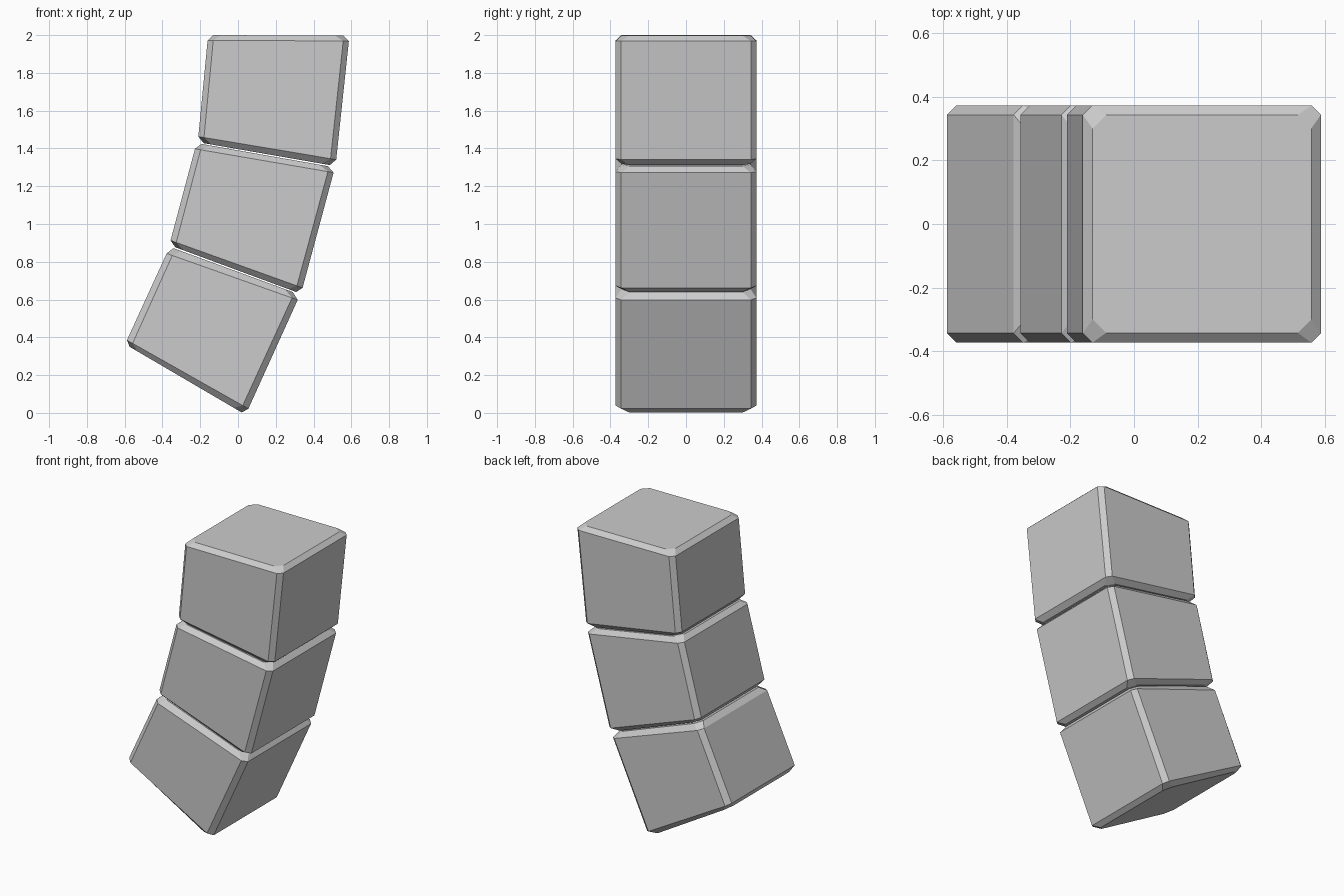
import bpy, bmesh

if "Cube" in bpy.data.objects:
    bpy.data.objects.remove(bpy.data.objects["Cube"])

def block(name, rings):
    """Chamfered block lofted through four octagonal rings.
    Each ring is (left x, left z, right x, right z)."""
    bm = bmesh.new()
    loops = []
    for i, (lx, lz, rx, rz) in enumerate(rings):
        inset = i in (0, 3)
        h, c = (0.342, 0.042) if inset else (0.373, 0.03)
        t = c / (rx - lx)
        plan = [(t, -h), (1 - t, -h), (1, c - h), (1, h - c),
                (1 - t, h), (t, h), (0, h - c), (0, c - h)]
        loops.append([bm.verts.new((lx + (rx - lx) * u, y, lz + (rz - lz) * u))
                      for u, y in plan])
    for a, b in zip(loops, loops[1:]):
        for k in range(8):
            n = (k + 1) % 8
            bm.faces.new((a[k], a[n], b[n], b[k]))
    bm.faces.new(loops[0][::-1])
    bm.faces.new(loops[-1])
    bmesh.ops.recalc_face_normals(bm, faces=bm.faces[:])
    mesh = bpy.data.meshes.new(name)
    bm.to_mesh(mesh)
    bm.free()
    obj = bpy.data.objects.new(name, mesh)
    bpy.context.collection.objects.link(obj)

# Three stacked blocks following a bend
block("lower_block", [(-0.574, 0.350, 0.020, 0.002), (-0.588, 0.385, 0.055, 0.022),
                      (-0.378, 0.844, 0.316, 0.598), (-0.342, 0.872, 0.290, 0.640)])
block("middle_block", [(-0.332, 0.877, 0.308, 0.640), (-0.357, 0.913, 0.342, 0.662),
                       (-0.228, 1.398, 0.506, 1.272), (-0.193, 1.424, 0.476, 1.306)])
block("upper_block", [(-0.182, 1.428, 0.486, 1.312), (-0.210, 1.463, 0.520, 1.341),
                      (-0.161, 1.972, 0.587, 1.969), (-0.130, 2.000, 0.557, 1.997)])
